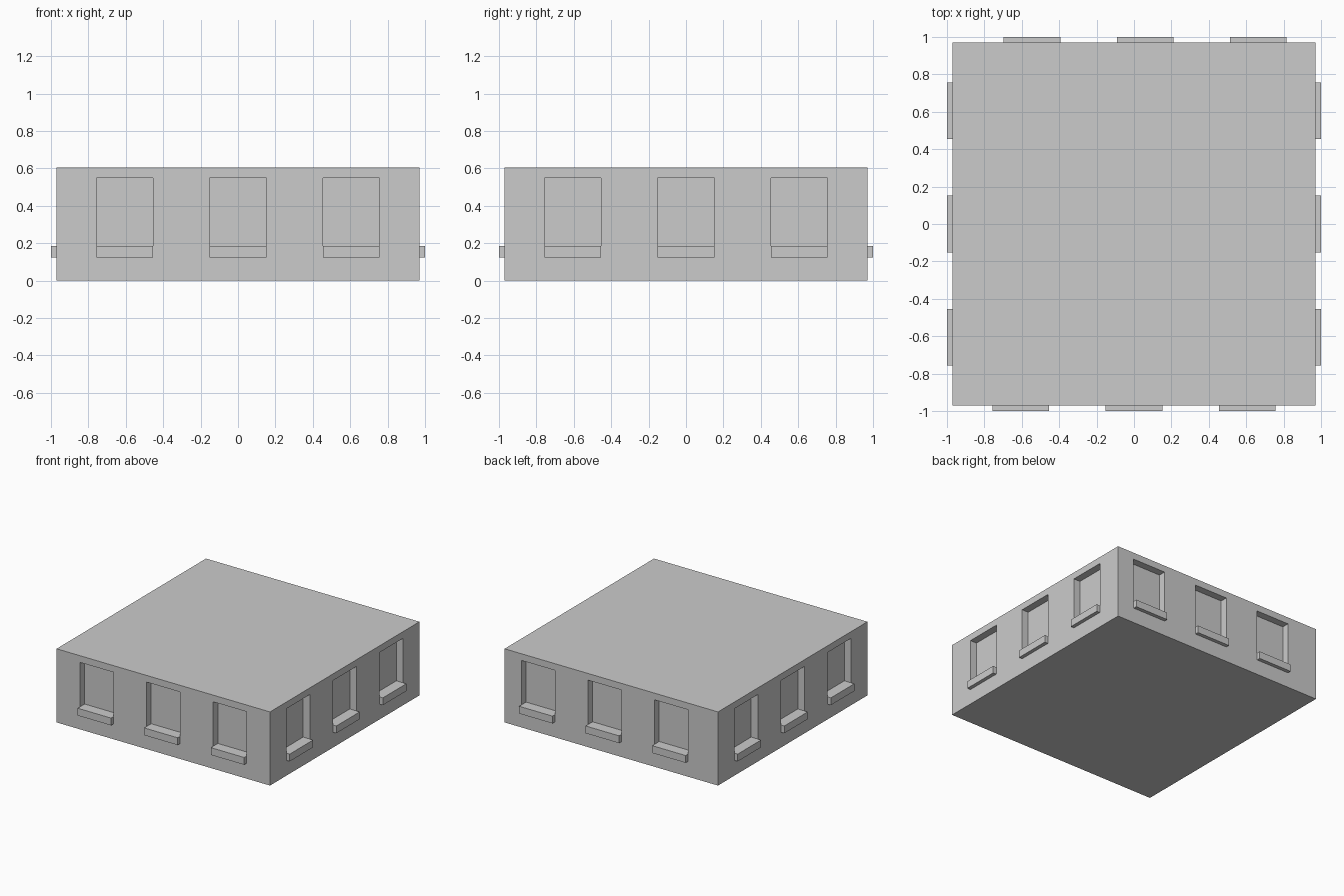
import bpy, bmesh, math
from mathutils import Matrix

if "Cube" in bpy.data.objects:
    bpy.data.objects.remove(bpy.data.objects["Cube"])

HALF, HEIGHT = 0.97, 0.605      # body half width and height
WIN_W, DEPTH, SILL_OUT = 0.303, 0.06, 0.03
SILL_Z, SILL_TOP, WIN_TOP = 0.125, 0.185, 0.55


def add_box(bm, lo, hi, rot=Matrix.Identity(4)):
    size = [b - a for a, b in zip(lo, hi)]
    mid = [(a + b) / 2 for a, b in zip(lo, hi)]
    m = rot @ Matrix.Translation(mid) @ Matrix.Diagonal((*size, 1))
    bmesh.ops.create_cube(bm, size=1, matrix=m)


def make_object(name, bm):
    me = bpy.data.meshes.new(name)
    bm.to_mesh(me)
    bm.free()
    ob = bpy.data.objects.new(name, me)
    bpy.context.collection.objects.link(ob)
    return ob


# Solid storey block
bm = bmesh.new()
add_box(bm, (-HALF, -HALF, 0), (HALF, HALF, HEIGHT))
body = make_object("building_floor", bm)

# Three windows per side: recess cutters and sills, the back row is offset
cut, sills = bmesh.new(), bmesh.new()
for side in range(4):
    rot = Matrix.Rotation(side * math.pi / 2, 4, 'Z')
    shift = -0.06 if side == 2 else 0
    for i in (-1, 0, 1):
        u = i * 0.605 + shift
        l, r = u - WIN_W / 2, u + WIN_W / 2
        add_box(cut, (l, -HALF - 0.1, SILL_Z), (r, -HALF + DEPTH, WIN_TOP), rot)
        add_box(sills, (l, -HALF - SILL_OUT, SILL_Z), (r, -HALF + DEPTH, SILL_TOP), rot)
cutter = make_object("window_cutter", cut)
make_object("window_sills", sills)

# Carve the recesses
mod = body.modifiers.new("windows", 'BOOLEAN')
mod.operation = 'DIFFERENCE'
mod.solver = 'EXACT'
mod.object = cutter
cutter.hide_render = True
cutter.hide_set(True)
